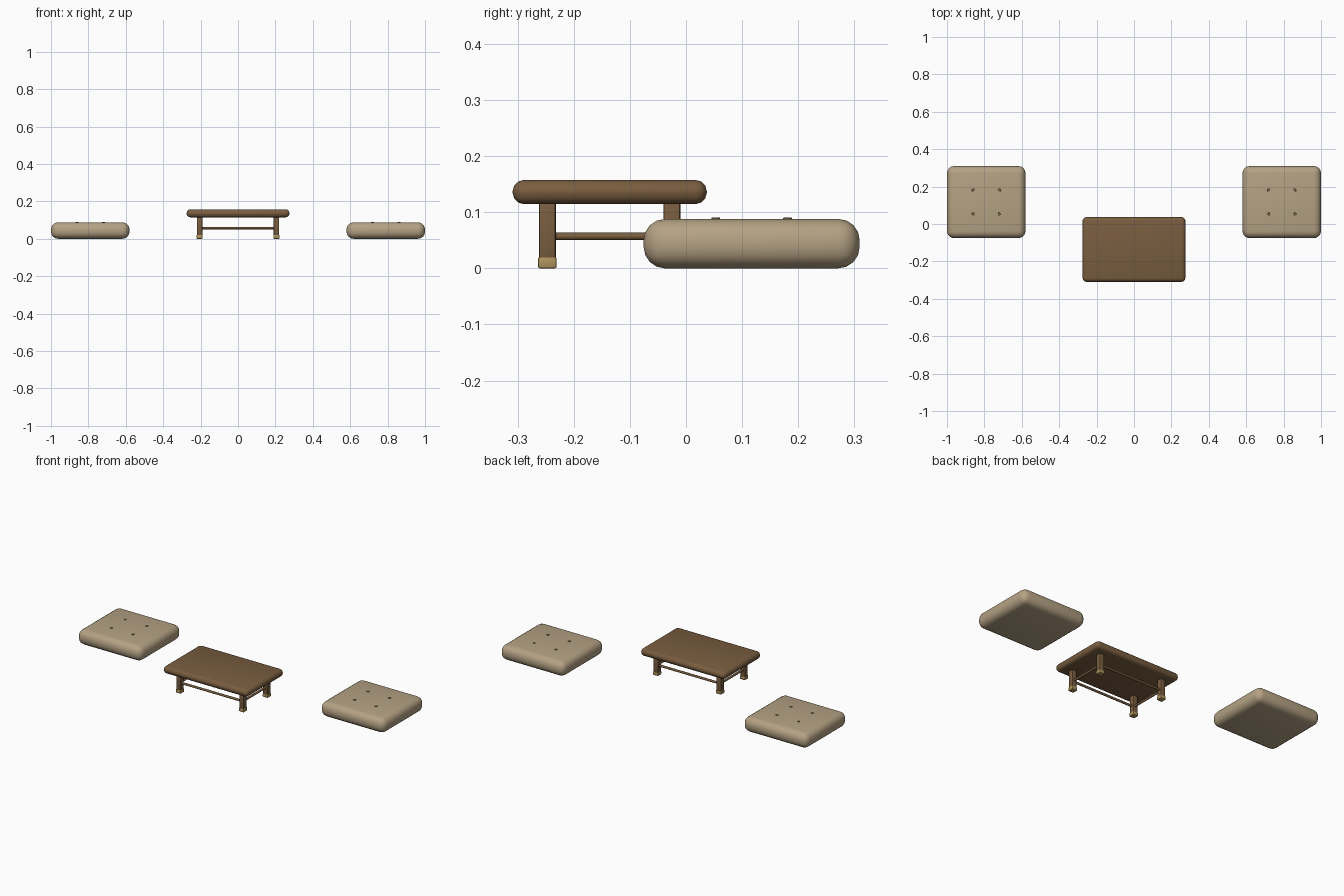
import bpy
import math

cube = bpy.data.objects.get("Cube")
if cube:
    bpy.data.objects.remove(cube, do_unlink=True)


def material(name, color):
    mat = bpy.data.materials.new(name)
    mat.use_nodes = True
    mat.diffuse_color = (*color, 1)
    mat.node_tree.nodes["Principled BSDF"].inputs["Base Color"].default_value = (*color, 1)
    return mat


wood = material("walnut wood", (0.19, 0.11, 0.05))
fabric = material("beige fabric", (0.46, 0.36, 0.23))
brass = material("brass", (0.42, 0.29, 0.11))
button_mat = material("button brown", (0.2, 0.14, 0.08))


def finish(obj, name, mat, bevel=0, segments=3):
    obj.name = name
    obj.data.materials.append(mat)
    bpy.ops.object.transform_apply(location=False, rotation=True, scale=True)
    if bevel:
        mod = obj.modifiers.new("Rounded edges", "BEVEL")
        mod.width = bevel
        mod.segments = segments
        bpy.ops.object.modifier_apply(modifier=mod.name)
    bpy.ops.object.shade_smooth_by_angle(angle=math.radians(35))


def box(name, center, size, mat, bevel=0, segments=3):
    bpy.ops.mesh.primitive_cube_add(size=1, location=center)
    obj = bpy.context.object
    obj.scale = size
    finish(obj, name, mat, bevel, segments)


def rod(name, center, radius, length, mat, rotation=(0, 0, 0), bevel=0):
    bpy.ops.mesh.primitive_cylinder_add(
        vertices=12, radius=radius, depth=length, location=center, rotation=rotation)
    finish(bpy.context.object, name, mat, bevel, 1)


# Low table: top, legs with brass feet, and stretchers
table_y = -0.136
leg_x, leg_y = 0.205, 0.111
box("table_top", (0, table_y, 0.136), (0.55, 0.346, 0.043), wood, 0.02)
for sx, side in ((-1, "right"), (1, "left")):
    for sy, end in ((-1, "front"), (1, "back")):
        x, y = sx * leg_x, table_y + sy * leg_y
        box(f"{end}_{side}_leg", (x, y, 0.065), (0.03, 0.03, 0.11), wood, 0.004, 2)
        box(f"{end}_{side}_foot", (x, y, 0.01), (0.033, 0.033, 0.02), brass, 0.003, 2)
    rod(f"{side}_stretcher", (sx * leg_x, table_y, 0.057), 0.0065, 2 * leg_y, wood,
        (math.pi / 2, 0, 0))
for sy, end in ((-1, "front"), (1, "back")):
    rod(f"{end}_stretcher", (0, table_y + sy * leg_y, 0.057), 0.0065, 2 * leg_x, wood,
        (0, math.pi / 2, 0))

# Floor cushions, each with four buttons
cushion_y = 0.117
for sx, side in ((-1, "right"), (1, "left")):
    x = sx * 0.79
    box(f"{side}_cushion", (x, cushion_y, 0.044), (0.42, 0.385, 0.088), fabric, 0.038, 4)
    for bx in (-1, 1):
        for by in (-1, 1):
            rod(f"{side}_cushion_button", (x + bx * 0.07, cushion_y + by * 0.064, 0.088),
                0.008, 0.005, button_mat, bevel=0.001)
